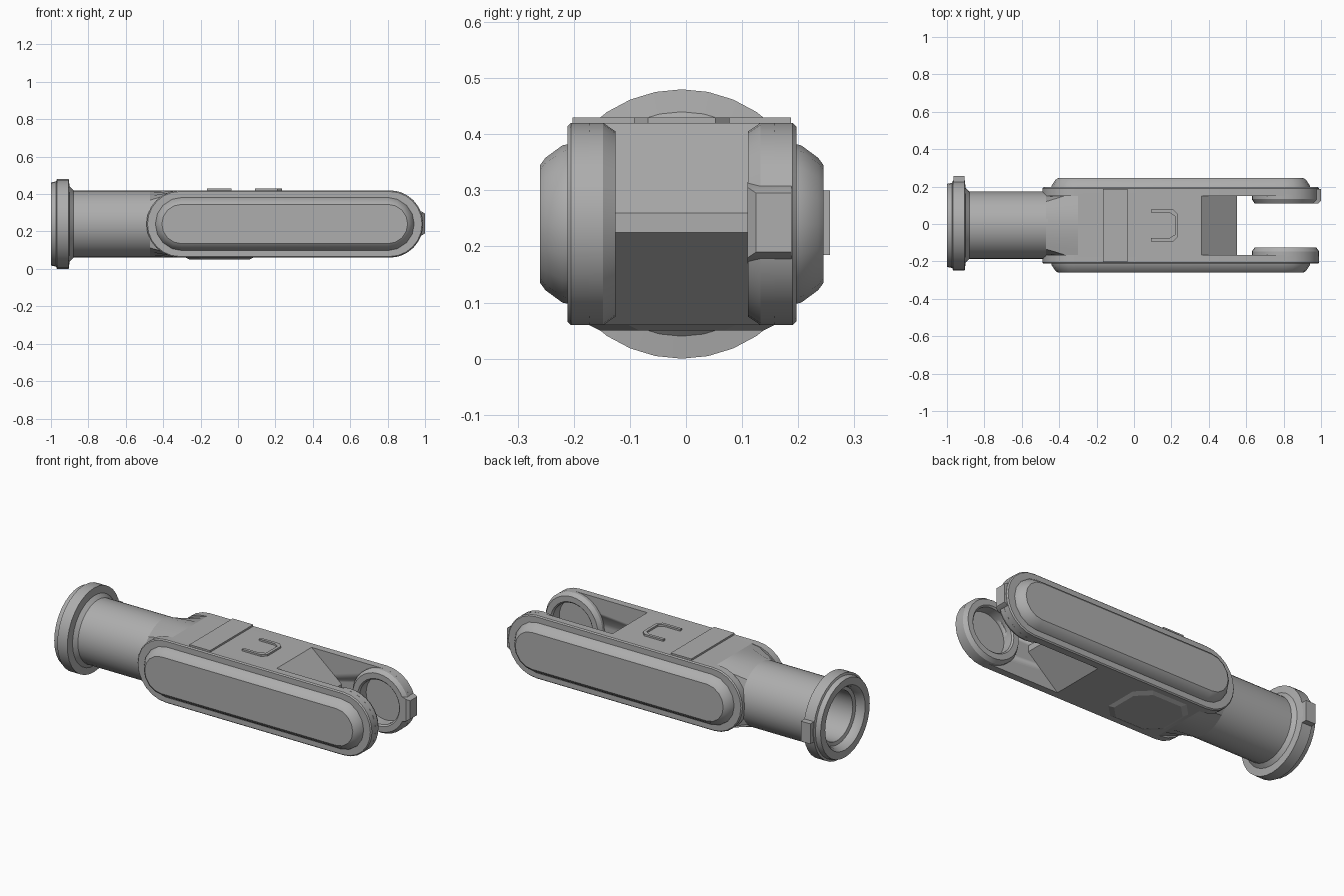
import bpy, bmesh, math
from mathutils import Vector, Matrix

cube = bpy.data.objects.get("Cube")
if cube:
    bpy.data.objects.remove(cube, do_unlink=True)

CY, CZ, R = -0.0075, 0.24, 0.18      # main axis and body half height
ARM_L, ARM_R = -0.31, 0.81           # centres of the rounded arm ends

grey = bpy.data.materials.new("plain grey")
grey.use_nodes = True
colour = (0.42, 0.42, 0.42, 1)
grey.diffuse_color = colour
grey.node_tree.nodes["Principled BSDF"].inputs["Base Color"].default_value = colour


def finish(name, bm, angle=30):
    bmesh.ops.remove_doubles(bm, verts=bm.verts, dist=1e-5)
    bmesh.ops.recalc_face_normals(bm, faces=bm.faces)
    mesh = bpy.data.meshes.new(name)
    bm.to_mesh(mesh)
    bm.free()
    mesh.materials.append(grey)
    obj = bpy.data.objects.new(name, mesh)
    bpy.context.collection.objects.link(obj)
    bpy.ops.object.select_all(action='DESELECT')
    obj.select_set(True)
    bpy.context.view_layer.objects.active = obj
    bpy.ops.object.shade_smooth_by_angle(angle=math.radians(angle))
    return obj


def loft(name, rings, caps=True, angle=30):
    """Skin a list of equally long point rings."""
    bm = bmesh.new()
    loops = [[bm.verts.new(p) for p in ring] for ring in rings]
    n = len(loops[0])
    for a, b in zip(loops, loops[1:]):
        for i in range(n):
            j = (i + 1) % n
            bm.faces.new((a[i], a[j], b[j], b[i]))
    if caps:
        bm.faces.new(loops[0])
        bm.faces.new(loops[-1])
    return finish(name, bm, angle)


def circle_x(x, r, n=32):
    return [(x, CY + r * math.cos(math.tau * i / n), CZ + r * math.sin(math.tau * i / n))
            for i in range(n)]


def circle_y(y, r, n=32):
    return [(ARM_R + r * math.cos(math.tau * i / n), CY + y, CZ + r * math.sin(math.tau * i / n))
            for i in range(n)]


def stadium(y, r, inset=0.0, n=12):
    """Long rounded outline in the xz plane; inset pulls both ends inwards."""
    pts = []
    for cx, start in ((ARM_R - inset, -90), (ARM_L + inset, 90)):
        for i in range(n + 1):
            a = math.radians(start + 180 * i / n)
            pts.append((cx + r * math.cos(a), CY + y, CZ + r * math.sin(a)))
    return pts


def box(name, x, y, z):
    bm = bmesh.new()
    size = Vector((x[1] - x[0], y[1] - y[0], z[1] - z[0]))
    mid = Vector((x[0] + x[1], y[0] + y[1], z[0] + z[1])) / 2
    bmesh.ops.create_cube(bm, size=1, matrix=Matrix.Translation(mid) @ Matrix.Diagonal(size.to_4d()))
    return finish(name, bm)


# Hollow tube with stepped end collar
collar = [(-0.60, 0.001), (-0.60, 0.14), (-0.95, 0.14), (-0.955, 0.16), (-0.98, 0.165),
          (-1.0, 0.18), (-1.0, 0.222), (-0.972, 0.228), (-0.968, 0.24), (-0.905, 0.24),
          (-0.90, 0.20), (-0.88, R), (-0.46, R)]
loft("tube_and_collar", [circle_x(x, r) for x, r in collar])
box("collar_key", (-0.965, -0.905), (0.20, 0.257), (0.185, 0.30))

# Neck blending the round tube into the square body
square = []
for x, y, z in circle_x(-0.30, R):
    dy, dz = y - CY, z - CZ
    k = R / max(abs(dy), abs(dz))
    square.append((x, CY + dy * k, CZ + dz * k))
loft("neck", [circle_x(-0.47, R), square])

# Body block ending in a wedge between the arms
wedge = [(-0.30, 0.06), (0.36, 0.06), (0.55, 0.225), (0.55, 0.26), (0.36, 0.42), (-0.30, 0.42)]
loft("body", [[(x, CY + y, z) for x, z in wedge] for y in (-0.17, 0.17)])

# Arms, side pads and end bosses, one set per side
for side, s in (("right", -1), ("left", 1)):
    arm = loft(side + "_arm", [stadium(s * 0.157, R), stadium(s * 0.1975, R), stadium(s * 0.204, R - 0.006)])
    cutter = loft("socket_cutter", [circle_y(s * 0.10, 0.125), circle_y(s * 0.185, 0.125)])
    cutter.hide_render = True
    cut = arm.modifiers.new("socket", 'BOOLEAN')
    cut.operation = 'DIFFERENCE'
    cut.object = cutter
    cut.solver = 'EXACT'
    bpy.ops.object.select_all(action='DESELECT')
    arm.select_set(True)
    bpy.context.view_layer.objects.active = arm
    bpy.ops.object.modifier_apply(modifier=cut.name)
    bpy.data.objects.remove(cutter, do_unlink=True)

    loft(side + "_pad", [stadium(s * 0.20, 0.143, 0.01, 8), stadium(s * 0.213, 0.14, 0.01, 8),
                         stadium(s * 0.243, 0.118, 0.008, 8), stadium(s * 0.2525, 0.105, 0.008, 8)], angle=25)
    loft(side + "_boss", [circle_y(s * y, r) for y, r in
                          ((0.165, 0.125), (0.165, R), (0.140, R), (0.118, 0.165),
                           (0.118, 0.133), (0.126, 0.125), (0.165, 0.125))], caps=False)

# Bevelled stop on the end of the left arm
loft("arm_stop", [[(x, y, z) for y, z in ((0.11 + d, 0.19 - e), (0.188, 0.19 - e),
                                          (0.188, 0.295 + e), (0.11 + d, 0.295 + e))]
                  for x, d, e in ((0.95, 0, 0.02), (0.985, 0, 0.01), (1.0, 0.015, 0))])

# Raised band across the top
box("top_band", (-0.165, -0.035), (CY - 0.195, CY + 0.195), (0.40, 0.43))

# Small open bracket on the top
outline = [(0.09, 0.085), (0.21, 0.085), (0.235, 0.06), (0.235, -0.06), (0.21, -0.085), (0.09, -0.085),
           (0.09, -0.068), (0.19, -0.068), (0.218, -0.05), (0.218, 0.05), (0.19, 0.068), (0.09, 0.068)]
loft("top_bracket", [[(x, CY + y, z) for x, y in outline] for z in (0.41, 0.43)])

# Chamfered plate underneath
def octagon(z, grow):
    hx, hy, c = 0.16 + grow, 0.145 + grow, 0.07
    return [(-0.10 + x, CY + y, z) for x, y in
            ((hx, hy - c), (hx - c, hy), (c - hx, hy), (-hx, hy - c),
             (-hx, c - hy), (c - hx, -hy), (hx - c, -hy), (hx, c - hy))]

loft("under_plate", [octagon(0.07, 0.025), octagon(0.06, 0.02), octagon(0.05, 0)], angle=15)
